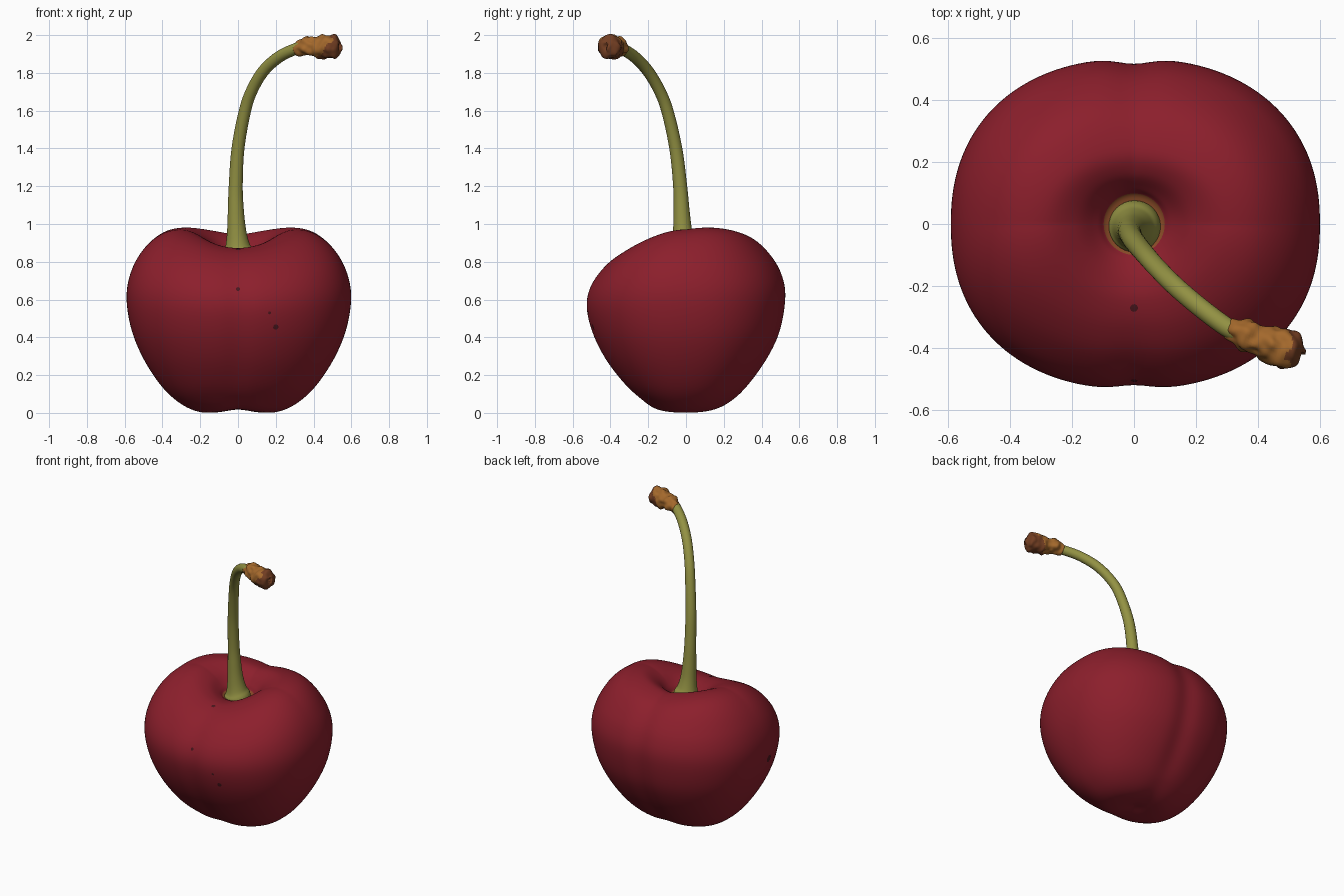
import bpy, math
from mathutils import Vector, noise
from mathutils.bvhtree import BVHTree

if "Cube" in bpy.data.objects:
    bpy.data.objects.remove(bpy.data.objects["Cube"])


def material(name, rgb):
    m = bpy.data.materials.new(name)
    m.diffuse_color = (*rgb, 1)
    m.use_nodes = True
    m.node_tree.nodes["Principled BSDF"].inputs["Base Color"].default_value = m.diffuse_color
    return m


red = material("cherry red", (0.262, 0.0135, 0.025))
rust = material("rust ring", (0.25, 0.07, 0.02))
green = material("stem green", (0.29, 0.285, 0.056))
tan = material("stem end tan", (0.37, 0.14, 0.025))
brown = material("stem end brown", (0.17, 0.048, 0.016))
dark = material("dark speck", (0.07, 0.008, 0.012))


def spline(pts, steps):
    """Catmull-Rom samples through a list of tuples."""
    p = [Vector(q) for q in pts]
    p = [2 * p[0] - p[1]] + p + [2 * p[-1] - p[-2]]
    out = []
    for i in range(1, len(p) - 2):
        a, b, c, d = p[i - 1:i + 3]
        for k in range(steps):
            t = k / steps
            out.append(0.5 * (2 * b + (c - a) * t + (2 * a - 5 * b + 4 * c - d) * t * t
                              + (3 * b - a - 3 * c + d) * t ** 3))
    return out + [p[-2]]


def clamp01(v):
    v = min(1, max(0, v))
    return v * v * (3 - 2 * v)


def add_object(name, verts, faces, mats):
    me = bpy.data.meshes.new(name)
    me.from_pydata(verts, [], faces)
    for m in mats:
        me.materials.append(m)
    me.polygons.foreach_set("use_smooth", [True] * len(faces))
    me.update()
    ob = bpy.data.objects.new(name, me)
    bpy.context.collection.objects.link(ob)
    return ob


def grid_faces(rows, n):
    """Quads between rings; winding runs outward for rings ordered upward."""
    return [(i * n + j, i * n + (j + 1) % n, (i + 1) * n + (j + 1) % n, (i + 1) * n + j)
            for i in range(rows - 1) for j in range(n)]


# Fruit: side, front and back profiles (radius, height) blended round the axis
side = [(0, .83), (.085, .835), (.12, .868), (.19, .93), (.29, .970), (.40, .952), (.50, .875),
        (.57, .76), (.599, .62), (.575, .45), (.51, .29), (.41, .14), (.31, .05),
        (.21, .006), (.1, .002), (0, .012)]
front = [(0, .83), (.085, .835), (.12, .853), (.18, .87), (.25, .87), (.34, .84), (.43, .778),
         (.507, .675), (.532, .565), (.503, .43), (.435, .29), (.34, .165), (.25, .08),
         (.17, .02), (.08, .006), (0, .012)]
back = [(0, .83), (.085, .835), (.115, .87), (.165, .92), (.24, .942), (.355, .915), (.445, .845),
        (.508, .745), (.533, .62), (.505, .44), (.44, .295), (.345, .16), (.255, .07),
        (.17, .02), (.08, .006), (0, .012)]
S, F, B = (spline(p, 6)[::-1] for p in (side, front, back))
N = 144
S_N = len(S)
verts = []
for i in range(S_N):
    for j in range(N):
        a = 2 * math.pi * j / N
        c, s = math.cos(a), math.sin(a)
        P = B[i] if s > 0 else F[i]
        # slightly squared plan away from the stem hollow
        full = (abs(c) ** 2.25 + abs(s) ** 2.25) ** (-1 / 2.25)
        k = 1 + (full - 1) * clamp01((P[0] - 0.1) / 0.2)
        x, y = S[i][0] * c * k, P[0] * s * k
        z = S[i][1] * c * c + P[1] * s * s
        # shoulders lean towards the back
        if s > 0:
            z += 0.04 * s * abs(c) * clamp01((z - 0.8) / 0.15) * clamp01((P[0] - 0.08) / 0.15)
        if c < 0:
            x *= 0.985
        # shallow seam down the front and back and under the base
        g = math.exp(-(x / 0.075) ** 2)
        w = clamp01((P[0] - 0.15) / 0.3)
        y -= math.copysign((0.017 if s > 0 else 0.013) * g * w, s)
        if z < 0.1:
            z += 0.012 * g * (1 - z / 0.1)
        verts.append(Vector((x, y, max(z, 0))))
faces = grid_faces(S_N, N)
fruit = add_object("cherry_fruit", verts, faces, [red, rust])
for p in fruit.data.polygons:
    if p.center.z > 0.7 and p.center.xy.length < 0.098:
        p.material_index = 1


def tube(name, path, steps, n, mats, bump=0.0):
    """Tube along (x, y, z, radius) points, closed at both ends."""
    pts = spline(path, steps)
    pos = [p.to_3d() for p in pts]
    vs, u = [], Vector((1, 0, 0))
    for i, p in enumerate(pos):
        t = (pos[min(i + 1, len(pos) - 1)] - pos[max(i - 1, 0)]).normalized()
        u = (u - t * u.dot(t)).normalized()
        v = t.cross(u)
        for j in range(n):
            a = 2 * math.pi * j / n
            d = u * math.cos(a) + v * math.sin(a)
            r = max(pts[i][3], 0.001)
            q = p + d * r
            if bump:
                q += d * min(bump, r) * noise.noise(q * 26)
            vs.append(q)
    fs = grid_faces(len(pos), n)
    fs += [tuple(range(n))[::-1], tuple(range(len(vs) - n, len(vs)))]
    return add_object(name, vs, fs, mats)


# Stem: flared at the base, bending to the front right
tube("stem", [(.002, -.008, .81, .085), (.002, -.008, .85, .081), (-.002, -.012, .89, .064),
              (-.007, -.018, .96, .051), (-.011, -.023, 1.06, .043), (-.012, -.031, 1.2, .037),
              (0, -.054, 1.4, .034), (.037, -.099, 1.6, .032), (.075, -.142, 1.71, .031),
              (.135, -.202, 1.81, .031), (.215, -.270, 1.883, .031), (.30, -.333, 1.925, .031),
              (.35, -.355, 1.937, .03)], 6, 32, [green])

# Woody end of the stem, browner at the tip
end = tube("stem_end", [(.305, -.335, 1.926, .031), (.335, -.348, 1.934, .040),
                        (.375, -.364, 1.94, .052), (.412, -.378, 1.94, .050),
                        (.445, -.390, 1.938, .061), (.49, -.404, 1.937, .063),
                        (.522, -.412, 1.935, .055), (.538, -.416, 1.934, .03),
                        (.540, -.417, 1.934, 0)], 6, 40, [tan, brown], 0.016)
for p in end.data.polygons:
    if p.center.x - 0.6 * (p.center.z - 1.94) + 0.03 * noise.noise(p.center * 20) > 0.468:
        p.material_index = 1

# Small specks laid on the skin: ray origin, ray direction, radius
tree = BVHTree.FromPolygons(verts, faces)
back_dir, right_dir, down = Vector((0, 1, 0)), Vector((1, 0, 0)), Vector((0, 0, -1))
specks = [((.2, -2, .455), back_dir, .015), ((.167, -2, .53), back_dir, .008),
          ((0, -2, .655), back_dir, .011), ((-2, -.085, .52), right_dir, .026),
          ((0, -.27, 2), down, .013)]
for k, (o, d, r) in enumerate(specks):
    hit, nrm, _, _ = tree.ray_cast(Vector(o), d)
    if hit is None:
        continue
    if nrm.dot(d) > 0:
        nrm = -nrm
    u = nrm.orthogonal().normalized()
    v = nrm.cross(u)
    ring = [hit + nrm * 0.002 + (u * math.cos(a) + v * math.sin(a)) * r
            for a in (2 * math.pi * j / 10 for j in range(10))]
    add_object(f"speck_{k + 1}", ring + [hit + nrm * 0.003],
               [(j, (j + 1) % 10, 10) for j in range(10)], [dark])
